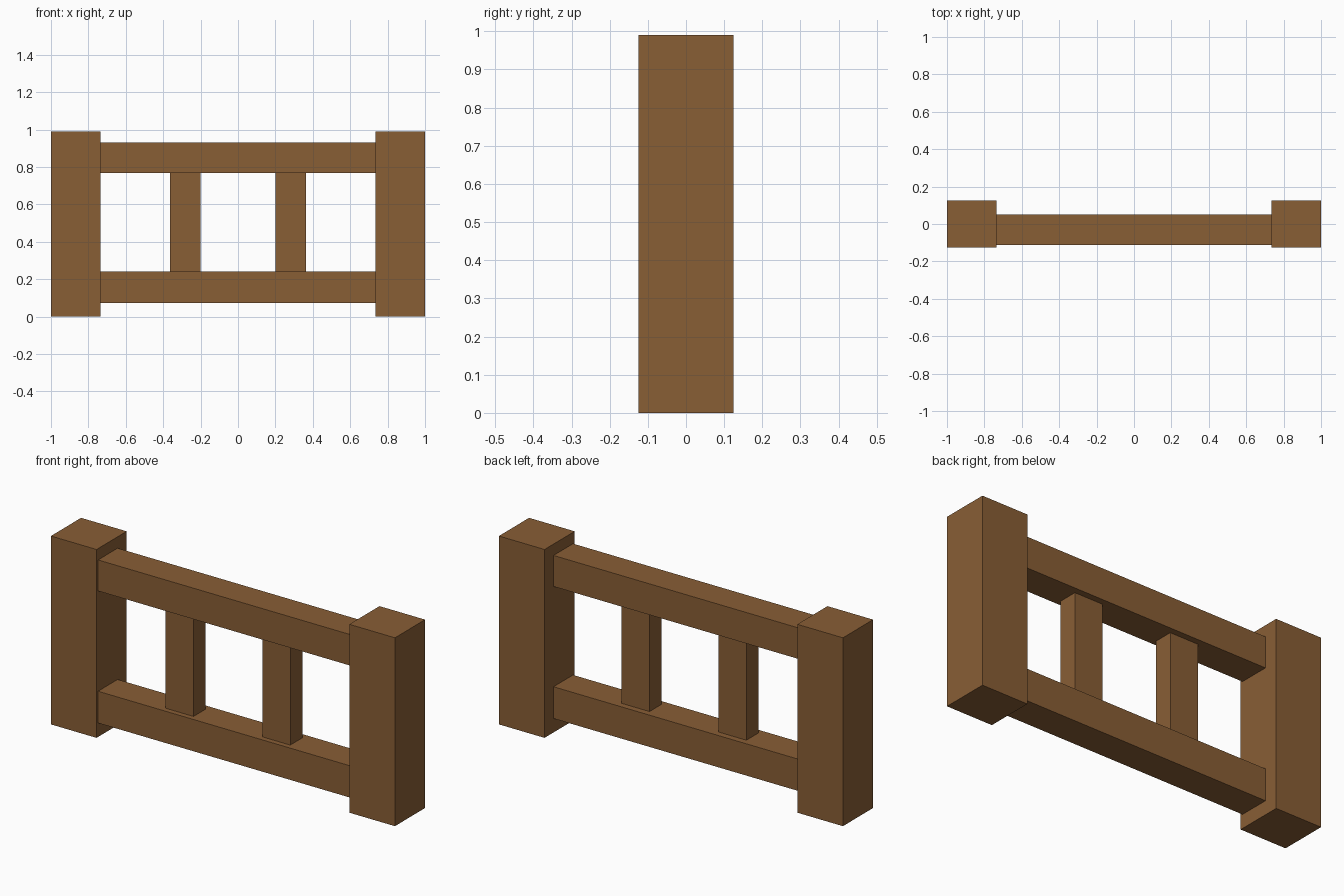
import bpy
import bmesh
from mathutils import Vector

if "Cube" in bpy.data.objects:
    bpy.data.objects.remove(bpy.data.objects["Cube"])

wood = bpy.data.materials.new("brown wood")
wood.diffuse_color = (0.25, 0.112, 0.036, 1.0)
wood.use_nodes = True
wood.node_tree.nodes["Principled BSDF"].inputs["Base Color"].default_value = wood.diffuse_color


def box(name, low, high):
    """Axis-aligned box between two opposite corners."""
    low, high = Vector(low), Vector(high)
    mesh = bpy.data.meshes.new(name)
    bm = bmesh.new()
    bmesh.ops.create_cube(bm, size=1.0)
    bmesh.ops.scale(bm, vec=high - low, verts=bm.verts)
    bm.to_mesh(mesh)
    bm.free()
    mesh.materials.append(wood)
    obj = bpy.data.objects.new(name, mesh)
    obj.location = (low + high) / 2
    bpy.context.collection.objects.link(obj)
    return obj


POST_IN = 0.735
RAIL_Y = (-0.112, 0.05)
BALUSTER_Y = (-0.084, 0.017)
LOWER, UPPER = (0.073, 0.24), (0.767, 0.93)

# End posts and balusters, mirrored left and right
for side, s in (("left", -1), ("right", 1)):
    x0, x1 = sorted((s * POST_IN, s * 1.0))
    box(side + "_post", (x0, -0.125, 0), (x1, 0.125, 0.99))
    x0, x1 = sorted((s * 0.2, s * 0.363))
    box(side + "_baluster", (x0, BALUSTER_Y[0], LOWER[1]),
        (x1, BALUSTER_Y[1], UPPER[0]))

# Horizontal rails between the posts
for name, (z0, z1) in (("lower_rail", LOWER), ("upper_rail", UPPER)):
    box(name, (-POST_IN, RAIL_Y[0], z0), (POST_IN, RAIL_Y[1], z1))
